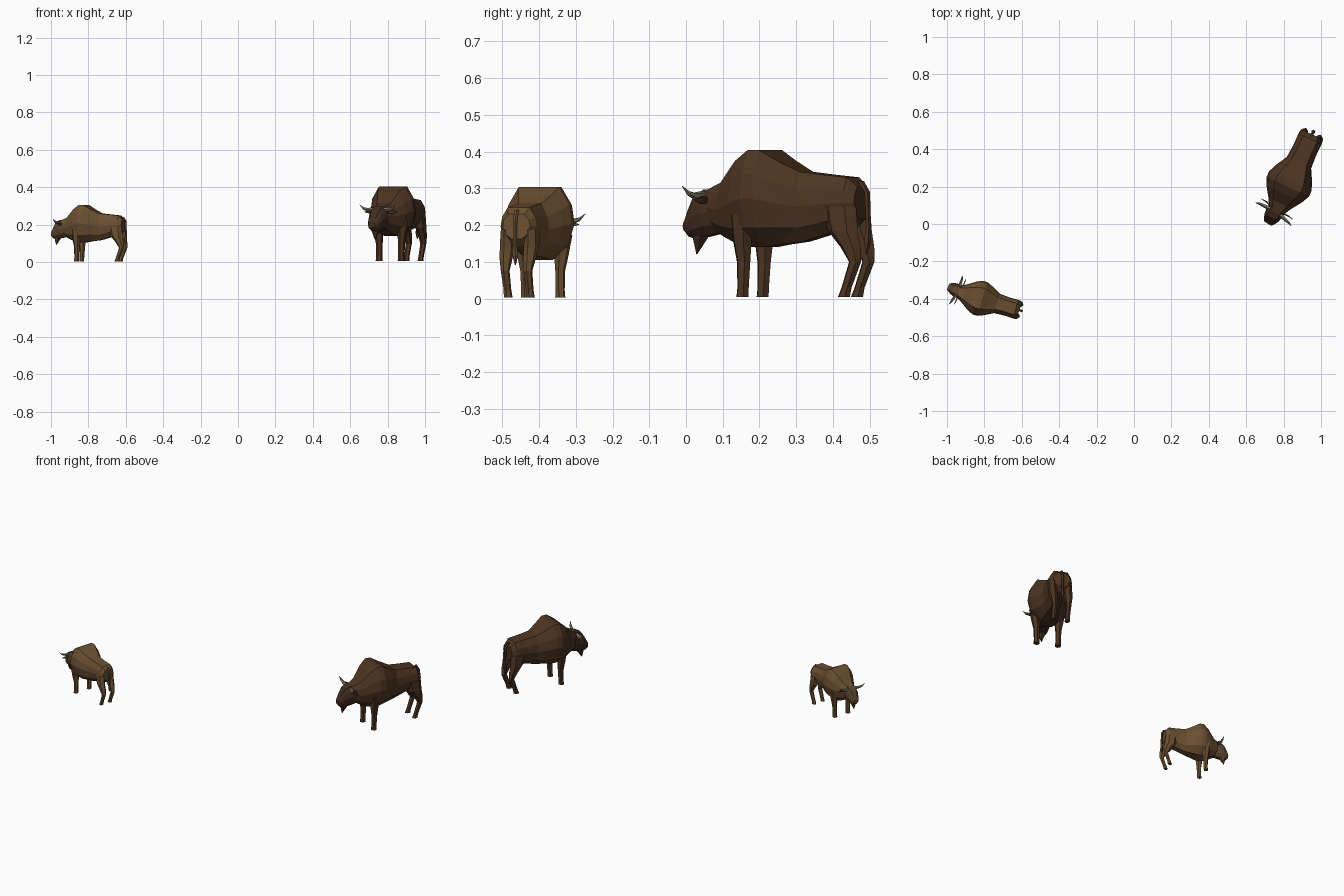
import bpy, bmesh
from math import sin, cos, pi, radians
from mathutils import Vector, Matrix

if "Cube" in bpy.data.objects:
    bpy.data.objects.remove(bpy.data.objects["Cube"])


def material(name, rgb):
    m = bpy.data.materials.new(name)
    m.diffuse_color = (*rgb, 1)
    m.use_nodes = True
    m.node_tree.nodes["Principled BSDF"].inputs["Base Color"].default_value = m.diffuse_color
    return m


def loft(name, rings, mat, matrix):
    """Skin a list of equal-sized rings into a closed, faceted solid."""
    bm = bmesh.new()
    vs = [[bm.verts.new(p) for p in r] for r in rings]
    n = len(vs[0])
    for a, b in zip(vs, vs[1:]):
        for i in range(n):
            j = (i + 1) % n
            bm.faces.new((a[i], a[j], b[j], b[i]))
    bm.faces.new(vs[0][::-1])
    bm.faces.new(vs[-1])
    bmesh.ops.transform(bm, matrix=matrix, verts=bm.verts)
    bmesh.ops.triangulate(bm, faces=bm.faces)
    bmesh.ops.recalc_face_normals(bm, faces=bm.faces)
    me = bpy.data.meshes.new(name)
    bm.to_mesh(me)
    bm.free()
    me.materials.append(mat)
    ob = bpy.data.objects.new(name, me)
    bpy.context.collection.objects.link(ob)
    return ob


def torso_ring(y, zb, zt, hw):
    """Upright ten-sided cross-section, broad at the top."""
    half = [(.35, 0), (.82, .2), (1, .5), (.92, .75), (.6, 1)]
    pts = half + [(-x, z) for x, z in half[::-1]]
    return [Vector((x * hw, y, zb + z * (zt - zb))) for x, z in pts]


def tube(points, u, v, n=6):
    """Rings around path points (x, y, z, ru, rv) in the plane u, v."""
    return [[Vector(p[:3]) + Vector(u) * p[3] * cos(2 * pi * i / n + pi / n)
             + Vector(v) * p[4] * sin(2 * pi * i / n + pi / n) for i in range(n)]
            for p in points]


X, Y, Z = (1, 0, 0), (0, 1, 0), (0, 0, 1)

BODY = [(-.16, .20, .295, .04), (-.11, .17, .315, .068), (-.055, .145, .375, .105),
        (-.012, .14, .404, .125), (.022, .14, .404, .125), (.07, .148, .375, .105),
        (.13, .155, .345, .072), (.2, .175, .337, .067), (.27, .19, .33, .068),
        (.297, .215, .305, .052)]
HEAD = [(-.115, .18, .298, .045), (-.165, .17, .297, .05), (-.2, .163, .28, .043),
        (-.225, .168, .237, .032), (-.238, .18, .212, .022)]
FRONT_LEG = [(.065, -.032, .004, .019, .018), (.065, -.03, .03, .017, .017),
             (.066, -.028, .1, .018, .02), (.07, -.03, .16, .027, .028),
             (.078, -.028, .23, .033, .034)]
REAR_LEG = [(.042, .262, .004, .016, .018), (.042, .27, .03, .014, .015),
            (.043, .296, .1, .016, .018), (.044, .283, .14, .022, .03),
            (.045, .26, .185, .026, .045), (.045, .25, .25, .024, .05)]
TAIL = [(0, .292, .32, .008, .01), (0, .312, .29, .008, .008), (0, .316, .2, .007, .007),
        (0, .313, .155, .011, .01), (0, .31, .122, .002, .002)]
BEARD = [(0, -.195, .19, .026, .03), (0, -.195, .165, .022, .024),
         (0, -.206, .122, .002, .002)]
HORN = [(.03, -.163, .283, .011, .011), (.068, -.168, .279, .01, .01),
        (.095, -.172, .287, .007, .007), (.114, -.18, .306, .001, .001)]
EAR = [(.035, -.148, .268, .006, .009), (.068, -.144, .268, .006, .015),
       (.104, -.146, .268, .001, .002)]


def mirrored(points, s):
    return [(p[0] * s,) + p[1:] for p in points]


def bison(prefix, loc, angle, scale, hide, dark, horn):
    M = Matrix.Translation(loc) @ Matrix.Rotation(radians(angle), 4, 'Z') @ Matrix.Scale(scale, 4)
    # head is turned slightly to one side
    pivot = Vector((.01, -.13, 0))
    H = M @ Matrix.Translation(pivot) @ Matrix.Rotation(radians(-8), 4, 'Z') @ Matrix.Translation(-pivot)
    loft(prefix + "body", [torso_ring(*s) for s in BODY], hide, M)
    loft(prefix + "tail", tube(TAIL, X, Y, 5), hide, M)
    loft(prefix + "head", [torso_ring(*s) for s in HEAD], dark, H)
    loft(prefix + "beard", tube(BEARD, X, Y), dark, H)
    for side, s in (("left", -1), ("right", 1)):
        loft(prefix + side + "_front_leg", tube(mirrored(FRONT_LEG, s), X, Y), hide, M)
        loft(prefix + side + "_rear_leg", tube(mirrored(REAR_LEG, s), X, Y), hide, M)
        loft(prefix + side + "_horn", tube(mirrored(HORN, s), Y, Z, 5), horn, H)
        loft(prefix + side + "_ear", tube(mirrored(EAR, s), Y, Z, 4), dark, H)


horn = material("horn", (.2, .18, .13))
bison("large_", (.827, .21, 0), -25, 1,
      material("dark_hide", (.075, .035, .016)), material("dark_head", (.055, .027, .014)), horn)
bison("small_", (-.827, -.396, 0), -107, .753,
      material("light_hide", (.15, .08, .032)), material("light_head", (.11, .06, .026)), horn)
